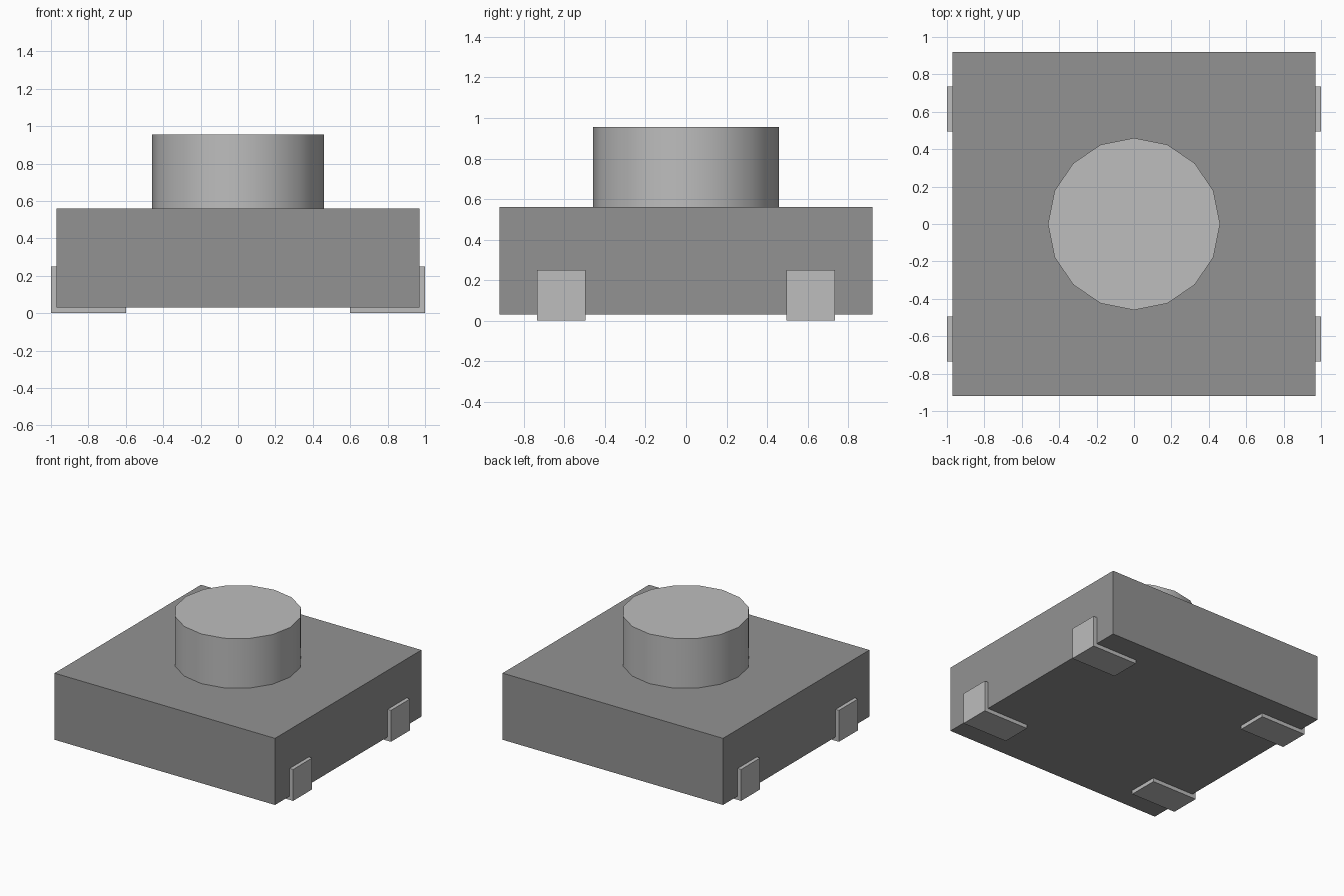
import bpy
import bmesh
import math

cube = bpy.data.objects.get("Cube")
if cube:
    bpy.data.objects.remove(cube, do_unlink=True)


def material(name, value):
    mat = bpy.data.materials.new(name)
    mat.use_nodes = True
    colour = (value, value, value, 1)
    mat.diffuse_color = colour
    mat.node_tree.nodes["Principled BSDF"].inputs["Base Color"].default_value = colour
    return mat


dark_grey = material("dark grey plastic", 0.29)
light_grey = material("light grey metal", 0.51)


def add_object(name, bm, mat):
    bmesh.ops.recalc_face_normals(bm, faces=bm.faces)
    mesh = bpy.data.meshes.new(name)
    bm.to_mesh(mesh)
    bm.free()
    mesh.materials.append(mat)
    obj = bpy.data.objects.new(name, mesh)
    bpy.context.collection.objects.link(obj)
    return obj


def extrude(name, points, direction, mat):
    bm = bmesh.new()
    face = bm.faces.new([bm.verts.new(p) for p in points])
    new = bmesh.ops.extrude_face_region(bm, geom=[face])["geom"]
    verts = [v for v in new if isinstance(v, bmesh.types.BMVert)]
    bmesh.ops.translate(bm, verts=verts, vec=direction)
    return add_object(name, bm, mat)


# Housing: a plain block raised on its terminals
W, D, BASE, TOP = 0.97, 0.92, 0.03, 0.56
extrude("housing", [(-W, -D, BASE), (W, -D, BASE), (W, D, BASE), (-W, D, BASE)],
        (0, 0, TOP - BASE), dark_grey)

# Button: sixteen-sided plunger with smooth sides
SIDES, RADIUS = 16, 0.46
ring = [(RADIUS * math.cos(math.tau * i / SIDES),
         RADIUS * math.sin(math.tau * i / SIDES), TOP) for i in range(SIDES)]
button = extrude("button", ring, (0, 0, 0.395), light_grey)
bpy.ops.object.select_all(action="DESELECT")
button.select_set(True)
bpy.context.view_layer.objects.active = button
bpy.ops.object.shade_smooth_by_angle(angle=math.radians(30))

# Terminals: L-shaped strips wrapped under and up each side
profile = [(0.6, 0), (1, 0), (1, 0.25), (W, 0.25), (W, BASE), (0.6, BASE)]
for side, sx in (("left", 1), ("right", -1)):
    for end, y in (("front", -0.735), ("back", 0.495)):
        extrude(f"{end}_{side}_terminal", [(sx * x, y, z) for x, z in profile],
                (0, 0.24, 0), light_grey)
